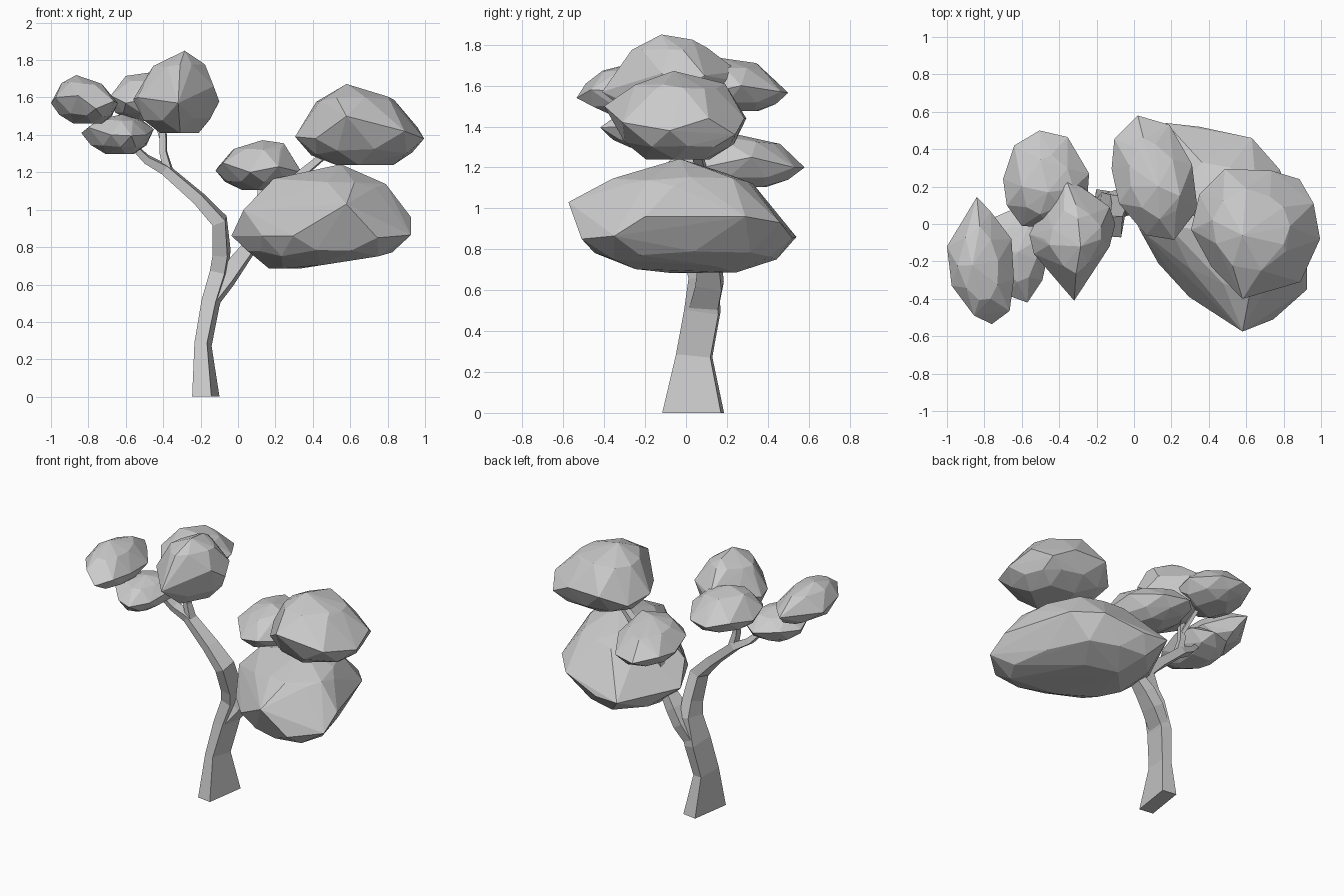
import bpy, bmesh
from math import cos, sin
from mathutils import Vector


def finish(name, bm):
    bmesh.ops.recalc_face_normals(bm, faces=bm.faces)
    me = bpy.data.meshes.new(name)
    bm.to_mesh(me)
    bm.free()
    ob = bpy.data.objects.new(name, me)
    bpy.context.collection.objects.link(ob)
    return ob


def limb(name, rows, twist=-0.15):
    """Four-sided tapering limb; rows are (x, y, z, half width, half depth)."""
    bm = bmesh.new()
    pts = [Vector(r[:3]) for r in rows]
    rings = []
    for i, r in enumerate(rows):
        t = pts[min(i + 1, len(pts) - 1)] - pts[max(i - 1, 0)]
        if r[2] == 0:
            t = Vector((0, 0, 1))
        t.normalize()
        side = Vector((0, 1, 0)).cross(t).normalized()
        deep = t.cross(side)
        ring = []
        for sx, sy in ((-1, -1), (1, -1), (1, 1), (-1, 1)):
            u, v = sx * r[3], sy * r[4]
            u, v = u * cos(twist) - v * sin(twist), u * sin(twist) + v * cos(twist)
            ring.append(bm.verts.new(pts[i] + side * u + deep * v))
        rings.append(ring)
    for a, b in zip(rings, rings[1:]):
        for k in range(4):
            bm.faces.new((a[k], a[(k + 1) % 4], b[(k + 1) % 4], b[k]))
    bm.faces.new(rings[0])
    bm.faces.new(rings[-1])
    return finish(name, bm)


def foliage(name, rim, peak, base, bumps=(), slope=0.0):
    """Faceted leaf clump: rim outline, staggered dome ring and underside, hulled.
    Bumps are extra crown corners; slope lifts the underside towards +x."""
    bm = bmesh.new()
    rim = [Vector(p) for p in rim]
    peak, base = Vector(peak), Vector(base)

    def toward(p, goal, t, f):
        q = p.lerp(goal, t)
        q.z = p.z + (goal.z - p.z) * f
        return q

    pts = rim + [peak] + [Vector(b) for b in bumps]
    for i, p in enumerate(rim):
        mid = (p + rim[(i + 1) % len(rim)]) / 2
        pts.append(toward(mid, peak, 0.36, 0.68))
        pts.append(toward(mid, base, 0.17, 0.62))
        if i % 2 == 0:
            q = toward(p, base, 0.55, 1.0)
            q.z += slope * max(0, q.x - base.x)
            pts.append(q)
    for p in pts:
        bm.verts.new(p)
    bmesh.ops.convex_hull(bm, input=bm.verts)
    junk = [v for v in bm.verts if not v.link_faces]
    bmesh.ops.delete(bm, geom=junk, context='VERTS')
    return finish(name, bm)


# Trunk bending into the left bough
limb("trunk", [(-.172, .035, 0, .052, .145), (-.187, .04, .28, .034, .085),
               (-.147, .08, .5, .038, .085), (-.1, .085, .67, .04, .068),
               (-.088, .05, .77, .04, .058), (-.098, -.01, .94, .036, .058),
               (-.21, -.01, 1.06, .03, .048), (-.39, 0, 1.215, .026, .035),
               (-.49, -.02, 1.27, .02, .03), (-.6, -.06, 1.38, .012, .02)])

# Right bough and the thin branches
limb("right_bough", [(-.15, .085, .5, .032, .07), (-.06, .115, .63, .04, .065),
                     (.0, .115, .72, .04, .055), (.1, .1, .85, .03, .035),
                     (.2, .08, 1.05, .025, .03), (.35, .07, 1.2, .02, .025),
                     (.52, .04, 1.34, .015, .02)])
limb("middle_branch", [(.1, .1, .88, .025, .025), (.125, .13, 1.05, .022, .022),
                       (.13, .2, 1.18, .015, .015)])
limb("left_upper_branch", [(-.37, .0, 1.2, .022, .03), (-.4, .0, 1.31, .018, .022),
                           (-.4, 0, 1.5, .015, .015)])
limb("left_back_branch", [(-.4, .01, 1.36, .012, .014), (-.45, .12, 1.53, .012, .012)])
limb("far_left_branch", [(-.57, -.05, 1.35, .014, .018), (-.74, -.15, 1.53, .01, .01)])

# Leaf clumps on the right
foliage("large_right_foliage",
        [(.58, -.575, 1.03), (.745, -.51, .85), (.925, -.35, .865), (.925, -.2, .96),
         (.78, .29, .96), (.63, .46, .93), (.35, .52, .855), (.17, .54, .86),
         (-.035, .11, .86), (.03, -.03, 1.0), (.13, -.21, .86), (.295, -.39, .86)],
        (.55, -.03, 1.243), (.33, .02, .685), slope=0.16,
        bumps=[(.19, -.02, 1.165), (.3, -.24, 1.09), (.8, -.06, 1.11), (.4, .2, 1.17)])
foliage("upper_right_foliage",
        [(.305, -.03, 1.39), (.35, .16, 1.36), (.485, .295, 1.44), (.735, .285, 1.44),
         (.885, .24, 1.36), (.96, .11, 1.44), (.995, -.08, 1.38), (.89, -.31, 1.42),
         (.58, -.4, 1.5), (.415, -.23, 1.38)],
        (.58, -.06, 1.672), (.7, -.03, 1.24),
        bumps=[(.8, -.11, 1.605), (.6, .19, 1.61), (.37, -.02, 1.495)])
foliage("middle_foliage",
        [(.02, .58, 1.2), (-.105, .455, 1.23), (-.12, .295, 1.21), (-.08, .11, 1.25),
         (.065, -.06, 1.2), (.215, -.085, 1.23), (.34, .08, 1.2), (.31, .32, 1.25),
         (.19, .53, 1.2)],
        (.13, .2, 1.372), (.14, .24, 1.105), bumps=[(.245, .15, 1.355), (.05, .46, 1.315)])

# Leaf clumps on the left
foliage("tall_left_foliage",
        [(-.37, .255, 1.67), (-.48, .105, 1.62), (-.56, -.055, 1.59), (-.535, -.16, 1.6),
         (-.32, -.41, 1.57), (-.13, -.12, 1.66), (-.1, 0, 1.58), (-.13, .09, 1.65),
         (-.28, .2, 1.63)],
        (-.285, -.12, 1.85), (-.3, -.05, 1.41),
        bumps=[(-.3, .03, 1.825), (-.31, -.265, 1.775), (-.48, -.08, 1.725)])
foliage("back_left_foliage",
        [(-.505, .5, 1.565), (-.64, .42, 1.6), (-.7, .24, 1.57), (-.68, .1, 1.61),
         (-.6, -.01, 1.57), (-.45, -.02, 1.6), (-.25, .13, 1.57), (-.24, .27, 1.6),
         (-.355, .465, 1.57)],
        (-.46, .17, 1.735), (-.48, .23, 1.475), bumps=[(-.6, .2, 1.715), (-.5, .345, 1.71)])
foliage("far_left_foliage",
        [(-.84, .145, 1.59), (-1, -.12, 1.57), (-.975, -.33, 1.6), (-.855, -.49, 1.61),
         (-.76, -.535, 1.54), (-.665, -.465, 1.58), (-.642, -.295, 1.57),
         (-.655, -.08, 1.56), (-.765, .065, 1.59)],
        (-.865, -.22, 1.72), (-.8, -.24, 1.46), bumps=[(-.83, -.37, 1.68)])
foliage("low_left_foliage",
        [(-.57, -.42, 1.395), (-.68, -.38, 1.4), (-.8, -.25, 1.44), (-.838, -.1, 1.41),
         (-.76, .03, 1.42), (-.6, .1, 1.4), (-.47, .02, 1.42), (-.45, -.12, 1.43),
         (-.49, -.3, 1.4)],
        (-.62, -.15, 1.51), (-.63, -.15, 1.297))
